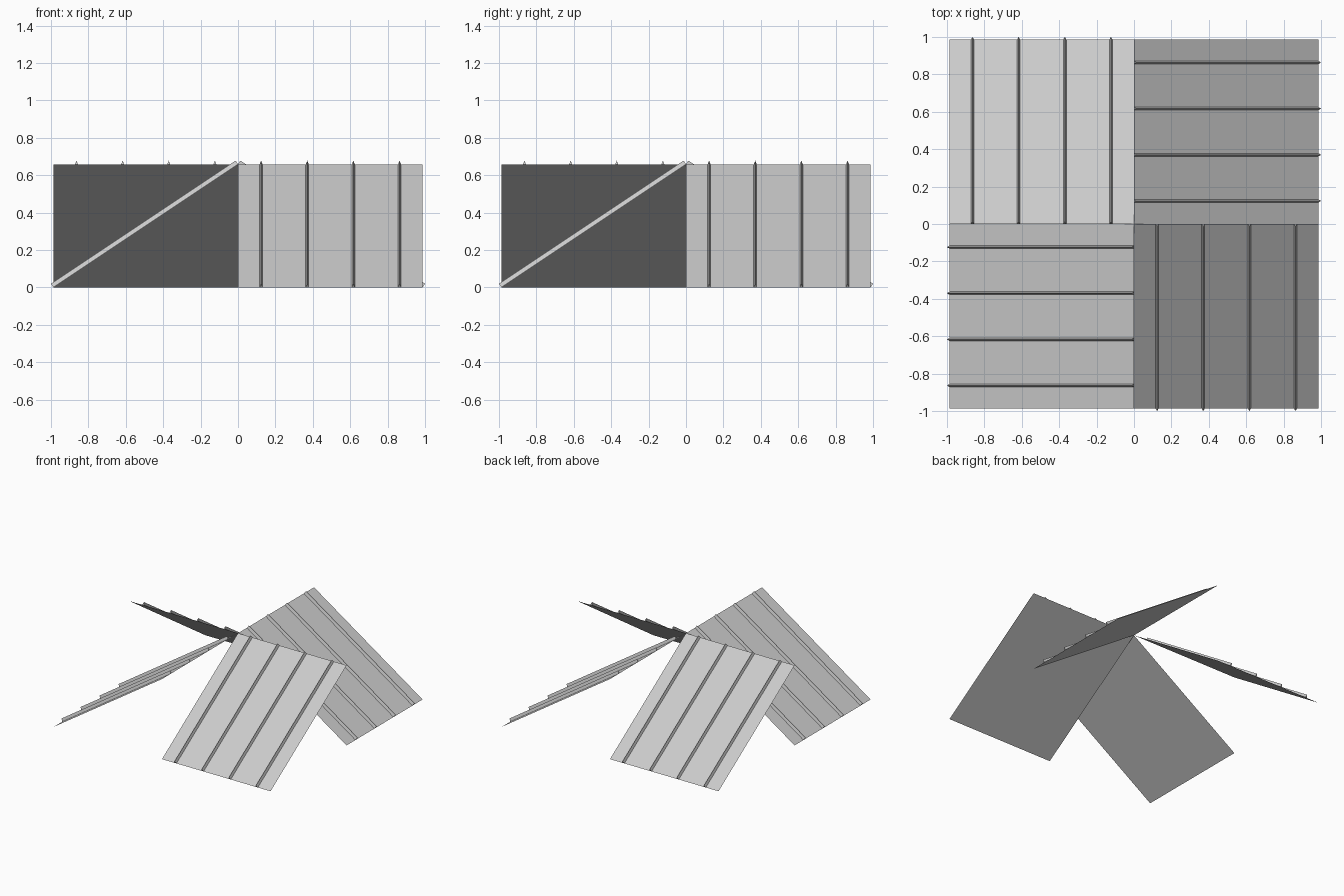
import bpy
from math import pi
from mathutils import Vector, Matrix

if "Cube" in bpy.data.objects:
    bpy.data.objects.remove(bpy.data.objects["Cube"])

W = 0.987             # plan size of one square roof panel
H = W * 2 / 3         # height at the ridge
RIBS = 4
RIB_H, RIB_HALF = 0.0234, 0.008

normal = Vector((0, -2, 3)).normalized()


def add_mesh(name, verts, faces, turn):
    me = bpy.data.meshes.new(name)
    me.from_pydata([turn @ Vector(v) for v in verts], [], faces)
    me.update()
    ob = bpy.data.objects.new(name, me)
    bpy.context.collection.objects.link(ob)
    return ob


sides = ["front", "right", "back", "left"]
for k, side in enumerate(sides):
    turn = Matrix.Rotation(k * pi / 2, 3, 'Z')

    # sloping sheet, high at the centre and low at the outer edge
    add_mesh(side + "_roof_panel",
             [(0, -W, 0), (W, -W, 0), (W, 0, H), (0, 0, H)],
             [(0, 1, 2, 3)], turn)

    # triangular standing seams running down the slope
    verts, faces = [], []
    for i in range(RIBS):
        x = W * (i + 0.5) / RIBS
        b = len(verts)
        for end in (Vector((x, -W, 0)), Vector((x, 0, H))):
            verts += [end - Vector((RIB_HALF, 0, 0)),
                      end + Vector((RIB_HALF, 0, 0)),
                      end + normal * RIB_H]
        faces += [(b, b + 1, b + 2), (b + 3, b + 5, b + 4),
                  (b + 1, b + 4, b + 5, b + 2), (b, b + 2, b + 5, b + 3)]
    add_mesh(side + "_roof_seams", verts, faces, turn)
